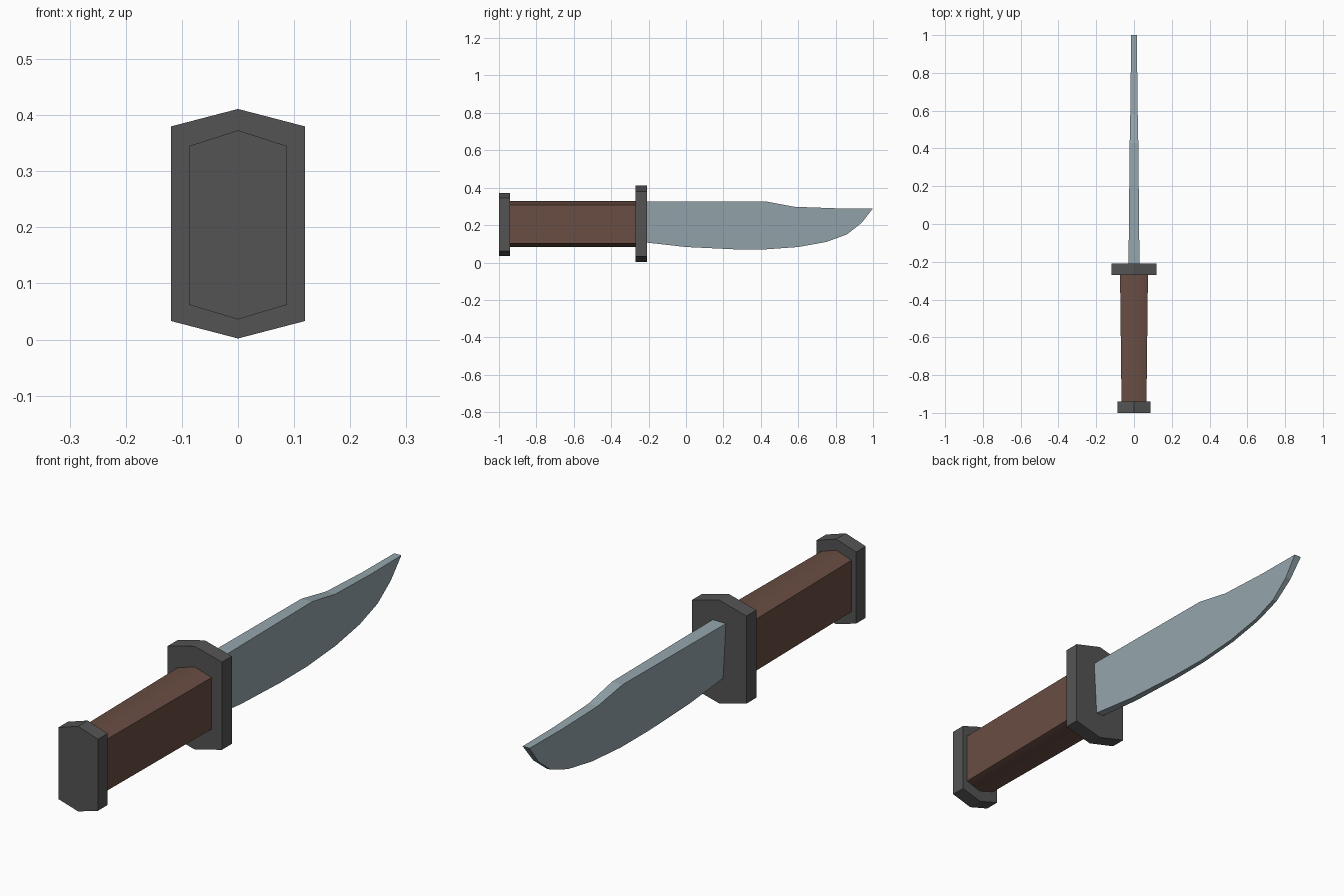
import bpy, bmesh, math

if "Cube" in bpy.data.objects:
    bpy.data.objects.remove(bpy.data.objects["Cube"])


def material(name, rgb):
    m = bpy.data.materials.new(name)
    m.diffuse_color = (*rgb, 1)
    m.use_nodes = True
    m.node_tree.nodes["Principled BSDF"].inputs["Base Color"].default_value = m.diffuse_color
    return m


STEEL = material("blade steel", (0.30, 0.385, 0.42))
WOOD = material("brown wood", (0.14, 0.074, 0.056))
IRON = material("dark iron", (0.088, 0.088, 0.088))


def loft(name, rings, mat):
    """Skin matching closed rings of points and cap both ends."""
    bm = bmesh.new()
    loops = [[bm.verts.new(p) for p in ring] for ring in rings]
    for a, b in zip(loops, loops[1:]):
        for i in range(len(a)):
            j = (i + 1) % len(a)
            bm.faces.new((a[i], a[j], b[j], b[i]))
    bm.faces.new(loops[0])
    bm.faces.new(loops[-1])
    bmesh.ops.recalc_face_normals(bm, faces=bm.faces[:])
    me = bpy.data.meshes.new(name)
    bm.to_mesh(me)
    bm.free()
    me.materials.append(mat)
    ob = bpy.data.objects.new(name, me)
    bpy.context.collection.objects.link(ob)
    return ob


def hexagon(y, w, z_low, z_side_low, z_side_high, z_high):
    """Upright hexagon with points at the top and bottom."""
    return [(0, y, z_low), (w, y, z_side_low), (w, y, z_side_high),
            (0, y, z_high), (-w, y, z_side_high), (-w, y, z_side_low)]


# Fittings at each end of the grip
loft("pommel", [hexagon(y, 0.087, 0.036, 0.062, 0.345, 0.373) for y in (-1.0, -0.94)], IRON)
loft("guard", [hexagon(y, 0.119, 0.002, 0.033, 0.380, 0.411) for y in (-0.27, -0.208)], IRON)

# Grip, slightly narrower towards the pommel, with softened ridges
grip = loft("grip", [hexagon(-0.95, 0.066, 0.082, 0.103, 0.307, 0.329),
                     hexagon(-0.26, 0.074, 0.082, 0.103, 0.307, 0.329)], WOOD)
bpy.context.view_layer.objects.active = grip
grip.select_set(True)
bpy.ops.object.shade_smooth_by_angle(angle=math.radians(45))

# Blade outline (y, z): clipped spine, then the curved cutting edge
outline = [(-0.215, 0.326), (0.43, 0.326), (0.58, 0.298), (0.80, 0.290), (1.0, 0.290),
           (0.94, 0.213), (0.86, 0.150), (0.75, 0.110), (0.60, 0.083), (0.42, 0.070),
           (0.25, 0.071), (0.0, 0.083), (-0.215, 0.107)]


def half_width(y, z):
    """Thickness falls off towards the tip and the cutting edge."""
    return 0.029 - 0.0097 * (y + 0.21) - 0.055 * (0.326 - z)


loft("blade", [[(s * half_width(y, z), y, z) for y, z in outline] for s in (-1, 1)], STEEL)
